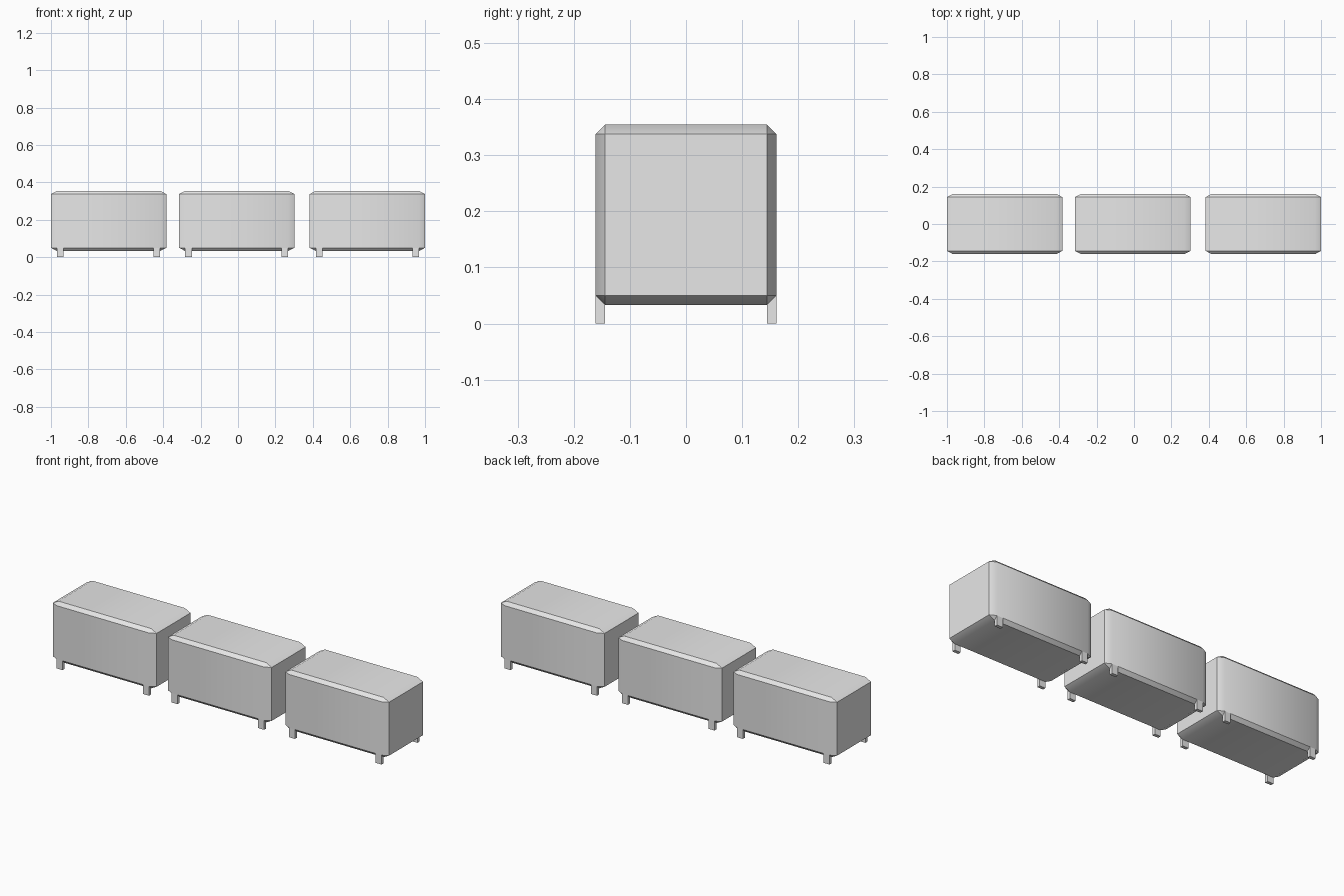
import bpy, bmesh, math
from mathutils import Vector

if "Cube" in bpy.data.objects:
    bpy.data.objects.remove(bpy.data.objects["Cube"], do_unlink=True)

grey = bpy.data.materials.new("light grey")
grey.use_nodes = True
grey.diffuse_color = (0.8, 0.8, 0.8, 1)
grey.node_tree.nodes["Principled BSDF"].inputs["Base Color"].default_value = (0.8, 0.8, 0.8, 1)

SIZE = Vector((0.617, 0.323, 0.322))   # box body
BASE = 0.033                           # underside height
CHAMFER = 0.054                        # as a fraction of each body dimension
CUT = SIZE * CHAMFER


def block(name, centre, size, chamfer=0):
    """Box, optionally chamfered before scaling so the cut stretches with it."""
    bm = bmesh.new()
    bmesh.ops.create_cube(bm, size=1)
    if chamfer:
        bmesh.ops.bevel(bm, geom=bm.edges[:], offset=chamfer, segments=1,
                        affect='EDGES', profile=0.5)
    bmesh.ops.scale(bm, vec=size, verts=bm.verts)
    bmesh.ops.recalc_face_normals(bm, faces=bm.faces)
    mesh = bpy.data.meshes.new(name)
    bm.to_mesh(mesh)
    bm.free()
    mesh.materials.append(grey)
    obj = bpy.data.objects.new(name, mesh)
    obj.location = centre
    bpy.context.collection.objects.link(obj)
    return obj


bodies = []
for label, x in (("right", -0.692), ("middle", -0.007), ("left", 0.692)):
    # chamfered body
    bodies.append(block(label + "_box_body", (x, 0, BASE + SIZE.z / 2), SIZE, CHAMFER))

    # four feet tucked under the chamfered long edges
    foot = Vector((0.035, CUT.y, BASE + CUT.z))
    for side_x, sx in (("right", -1), ("left", 1)):
        for side_y, sy in (("front", -1), ("back", 1)):
            centre = (x + sx * (SIZE.x / 2 - CUT.x - foot.x / 2),
                      sy * (SIZE.y - foot.y) / 2, foot.z / 2)
            block(f"{label}_box_{side_y}_{side_x}_foot", centre, foot)

# soft shading across the shallow end chamfers only
bpy.ops.object.select_all(action='DESELECT')
for body in bodies:
    body.select_set(True)
bpy.context.view_layer.objects.active = bodies[0]
bpy.ops.object.shade_smooth_by_angle(angle=math.radians(30))
